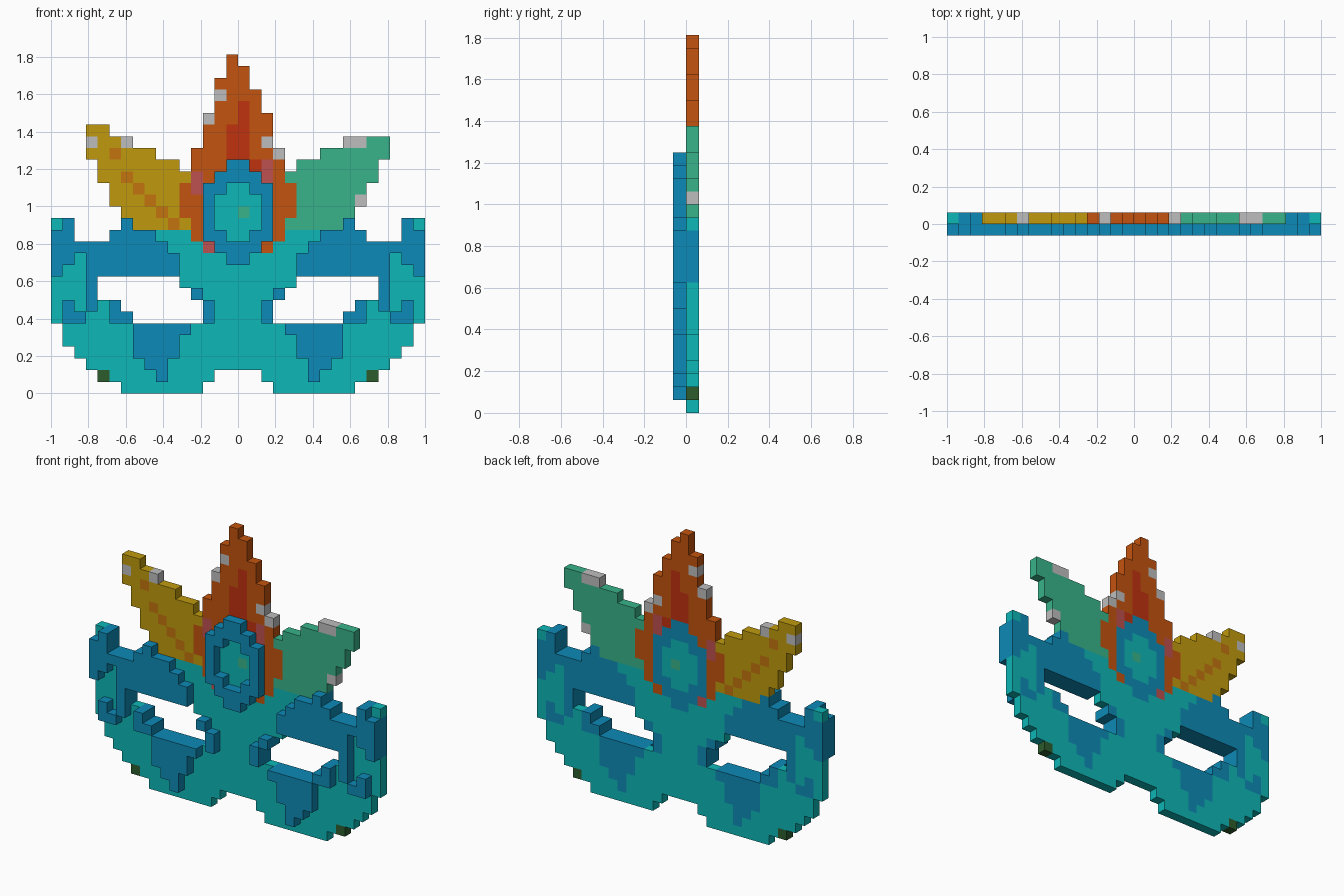
import bpy, bmesh

cube = bpy.data.objects.get("Cube")
if cube:
    bpy.data.objects.remove(cube)

U = 1 / 16      # size of one block
COLS = 32       # blocks across the full width


def linear(v):
    v /= 255
    return v / 12.92 if v <= 0.04045 else ((v + 0.055) / 1.055) ** 2.4


def make_material(name, rgb):
    colour = [linear(v) for v in rgb] + [1]
    mat = bpy.data.materials.new(name)
    mat.use_nodes = True
    mat.diffuse_color = colour
    bsdf = mat.node_tree.nodes["Principled BSDF"]
    bsdf.inputs["Base Color"].default_value = colour
    bsdf.inputs["Roughness"].default_value = 0.8
    return mat


MATS = {name: make_material(name, rgb) for name, rgb in {
    "teal": (14, 183, 183), "blue": (13, 138, 183), "gold": (192, 154, 14),
    "orange": (195, 83, 14), "green": (56, 179, 138), "light grey": (190, 190, 190),
    "red": (193, 50, 15), "pink": (190, 80, 80), "dark green": (45, 92, 45),
    "amber": (194, 116, 14)}.items()}


def blocks(rects):
    """Cells covered by (first column, end column, first row, end row)."""
    return {(c, r) for c0, c1, r0, r1 in rects
            for c in range(c0, c1) for r in range(r0, r1)}


def mirrored(cells):
    return cells | {(COLS - 1 - c, r) for c, r in cells}


def slab(name, cells, y0, base, accents=None):
    """One-block-thick solid; accents maps a colour to its cells."""
    accents = {k: v for k, v in (accents or {}).items() if v & cells}
    names = [base] + list(accents)
    bm = bmesh.new()
    verts = {}

    def vert(c, r, back):
        key = (c, r, back)
        if key not in verts:
            verts[key] = bm.verts.new(((c - COLS / 2) * U, y0 + back * U, r * U))
        return verts[key]

    for c, r in sorted(cells):
        index = next((names.index(k) for k, v in accents.items() if (c, r) in v), 0)
        ring = [(c, r), (c + 1, r), (c + 1, r + 1), (c, r + 1)]
        faces = [[vert(*p, 0) for p in ring], [vert(*p, 1) for p in reversed(ring)]]
        # Outer walls only where the silhouette ends
        for i, (dc, dr) in enumerate([(0, -1), (1, 0), (0, 1), (-1, 0)]):
            if (c + dc, r + dr) not in cells:
                a, b = ring[i], ring[(i + 1) % 4]
                faces.append([vert(*b, 0), vert(*a, 0), vert(*a, 1), vert(*b, 1)])
        for f in faces:
            bm.faces.new(f).material_index = index
    bmesh.ops.recalc_face_normals(bm, faces=bm.faces)
    mesh = bpy.data.meshes.new(name)
    bm.to_mesh(mesh)
    bm.free()
    for n in names:
        mesh.materials.append(MATS[n])
    obj = bpy.data.objects.new(name, mesh)
    bpy.context.collection.objects.link(obj)
    return obj


# Half silhouettes, mirrored across the middle
face = mirrored(blocks([
    (6, 13, 0, 1), (4, 14, 1, 2), (3, 16, 2, 3), (2, 16, 3, 4), (1, 16, 4, 6),
    (0, 16, 6, 13), (0, 2, 13, 15), (5, 16, 13, 14), (6, 7, 14, 15)]))
eyes = mirrored(blocks([(7, 13, 6, 7), (6, 13, 7, 8), (4, 12, 8, 9), (4, 11, 9, 10)]))

temple = mirrored(blocks([(0, 1, 10, 14), (1, 2, 11, 15), (2, 3, 12, 13),
                          (3, 4, 7, 13), (1, 2, 6, 8), (2, 3, 6, 7)]))
brow = mirrored(blocks([(6, 7, 14, 15), (5, 9, 13, 14), (4, 10, 12, 13),
                        (4, 11, 10, 12)]))
cheek = mirrored(blocks([(7, 12, 5, 6), (7, 11, 3, 5), (8, 10, 2, 3), (9, 10, 1, 2)]))
eye_corner = mirrored(blocks([(5, 6, 6, 8), (6, 7, 6, 7), (12, 13, 8, 9), (13, 14, 6, 8)]))
markings = temple | brow | cheek | eye_corner

# Forehead medallion
disc = mirrored(blocks([(15, 16, 11, 20), (14, 16, 12, 19), (13, 16, 13, 18)]))
inner = mirrored(blocks([(15, 16, 13, 18), (14, 16, 14, 17)]))
rim = disc - inner

# Central crest, tapering to the tip
crest = blocks([
    (15, 16, 28, 29), (15, 17, 27, 28), (14, 17, 26, 27), (14, 18, 24, 26),
    (13, 19, 21, 24), (12, 20, 18, 21), (11, 21, 15, 18), (12, 20, 13, 15),
    (13, 19, 12, 13)]) - disc

# Side plumes
gold_plume = blocks([
    (3, 5, 22, 23), (3, 7, 21, 22), (3, 9, 20, 21), (4, 11, 19, 20),
    (4, 12, 18, 19), (5, 12, 16, 18), (6, 12, 15, 16), (7, 13, 14, 15)]) - crest
green_plume = blocks([
    (25, 29, 21, 22), (23, 29, 20, 21), (21, 28, 19, 20), (20, 28, 18, 19),
    (20, 27, 16, 18), (20, 26, 15, 16), (20, 25, 14, 15)]) - crest

# Back layer
slab("mask_face", face - eyes - disc - crest, 0, "teal",
     {"blue": markings - {(0, 14), (31, 14)}, "dark green": {(4, 1), (27, 1)}})
slab("medallion", disc, 0, "teal", {"blue": rim, "green": {(16, 15)}})
slab("crest", crest, 0, "orange", {
    "light grey": {(14, 25), (13, 23), (18, 21), (19, 20)},
    "red": blocks([(16, 17, 20, 25), (15, 16, 20, 23), (17, 18, 19, 20)]),
    "pink": blocks([(12, 13, 17, 19), (18, 19, 18, 20), (13, 14, 12, 13)])})
slab("gold_plume", gold_plume, 0, "gold", {
    "light grey": {(3, 21), (6, 21)},
    "amber": {(5, 20)} | {(6 + i, 18 - i) for i in range(5)}})
slab("green_plume", green_plume, 0, "green",
     {"light grey": {(25, 21), (26, 21), (26, 16)}})

# Raised front layer
for name, cells in (("temple_trim", temple), ("brow_trim", brow), ("cheek_trim", cheek),
                    ("eye_corner_trim", eye_corner), ("medallion_rim", rim)):
    slab(name, cells, -U, "blue")
